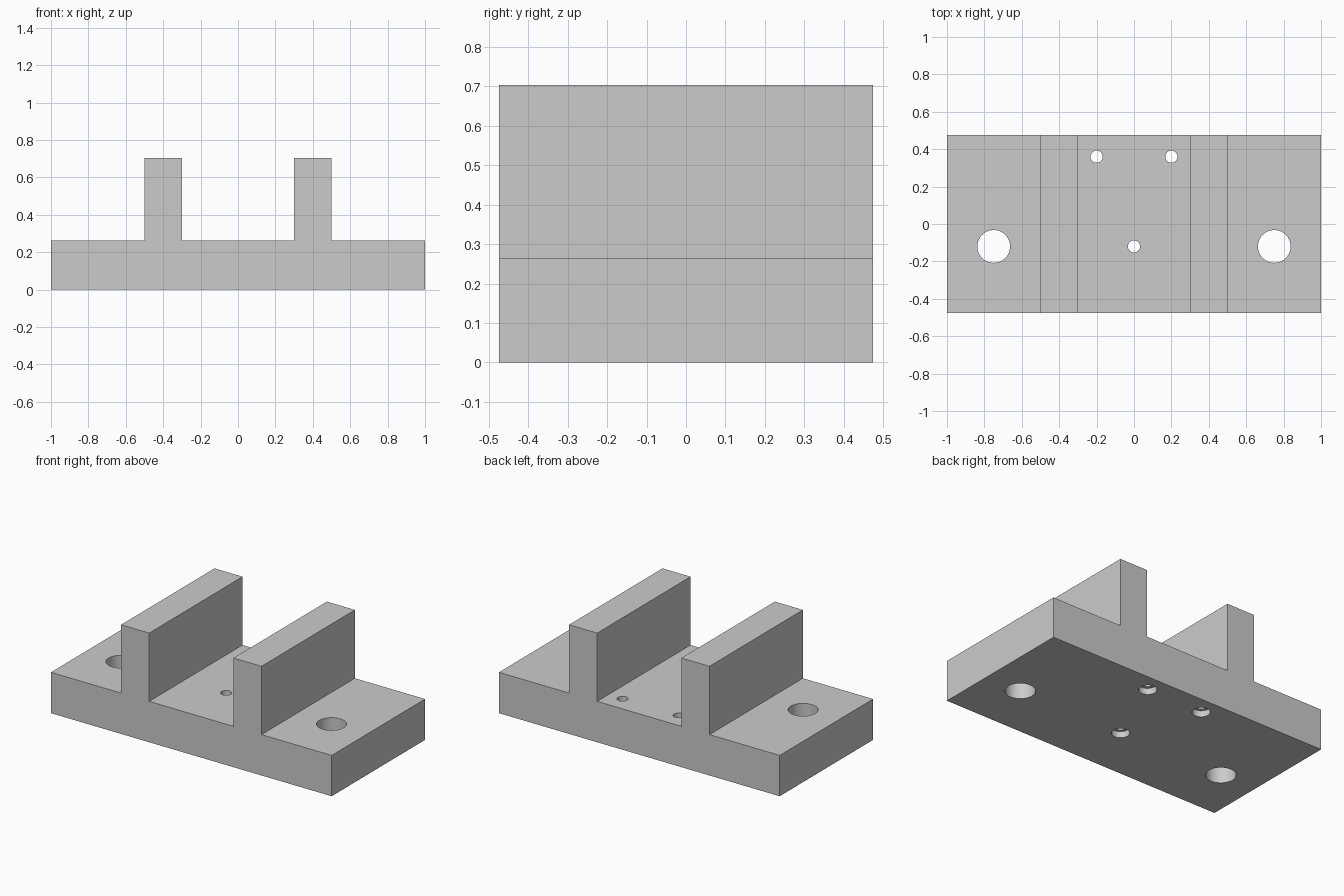
import bpy
import bmesh
import math

if "Cube" in bpy.data.objects:
    bpy.data.objects.remove(bpy.data.objects["Cube"], do_unlink=True)

DEPTH = 0.95
BASE_TOP = 0.263
WALL_TOP = 0.703

grey = bpy.data.materials.new("light grey")
grey.use_nodes = True
grey.diffuse_color = (0.6, 0.6, 0.6, 1)
grey.node_tree.nodes["Principled BSDF"].inputs["Base Color"].default_value = (0.6, 0.6, 0.6, 1)


def add_object(name, bm):
    bmesh.ops.recalc_face_normals(bm, faces=bm.faces)
    mesh = bpy.data.meshes.new(name)
    bm.to_mesh(mesh)
    bm.free()
    mesh.materials.append(grey)
    obj = bpy.data.objects.new(name, mesh)
    bpy.context.collection.objects.link(obj)
    return obj


def cut_hole(body, x, y, radius, low, high):
    bpy.ops.mesh.primitive_cylinder_add(vertices=48, radius=radius, depth=high - low,
                                        location=(x, y, (low + high) / 2))
    cutter = bpy.context.object
    cutter.name = "hole_cutter"
    cutter.hide_render = True
    cutter.data.materials.append(grey)
    mod = body.modifiers.new("hole", "BOOLEAN")
    mod.operation = "DIFFERENCE"
    mod.solver = "EXACT"
    mod.object = cutter
    bpy.context.view_layer.objects.active = body
    bpy.ops.object.modifier_apply(modifier=mod.name)
    bpy.data.objects.remove(cutter, do_unlink=True)


# Base with two upright walls, extruded from one profile
half = [(0.3, BASE_TOP), (0.3, WALL_TOP), (0.5, WALL_TOP), (0.5, BASE_TOP), (1, BASE_TOP), (1, 0)]
profile = half + [(-x, z) for x, z in reversed(half)]
bm = bmesh.new()
face = bm.faces.new([bm.verts.new((x, -DEPTH / 2, z)) for x, z in profile])
side = bmesh.ops.extrude_face_region(bm, geom=[face])["geom"]
bmesh.ops.translate(bm, vec=(0, DEPTH, 0),
                    verts=[v for v in side if isinstance(v, bmesh.types.BMVert)])
bracket = add_object("channel_bracket", bm)

# Large mounting holes
for x in (-0.75, 0.75):
    cut_hole(bracket, x, -0.12, 0.0875, -0.1, 0.5)

# Small screw holes, counterbored from below
for x, y in ((-0.2, 0.36), (0.2, 0.36), (0, -0.12)):
    cut_hole(bracket, x, y, 0.0325, -0.1, 0.5)
    cut_hole(bracket, x, y, 0.053, -0.1, 0.04)

# Round hole walls, crisp edges
bpy.ops.object.select_all(action="DESELECT")
bracket.select_set(True)
bpy.context.view_layer.objects.active = bracket
bpy.ops.object.shade_smooth_by_angle(angle=math.radians(30))
